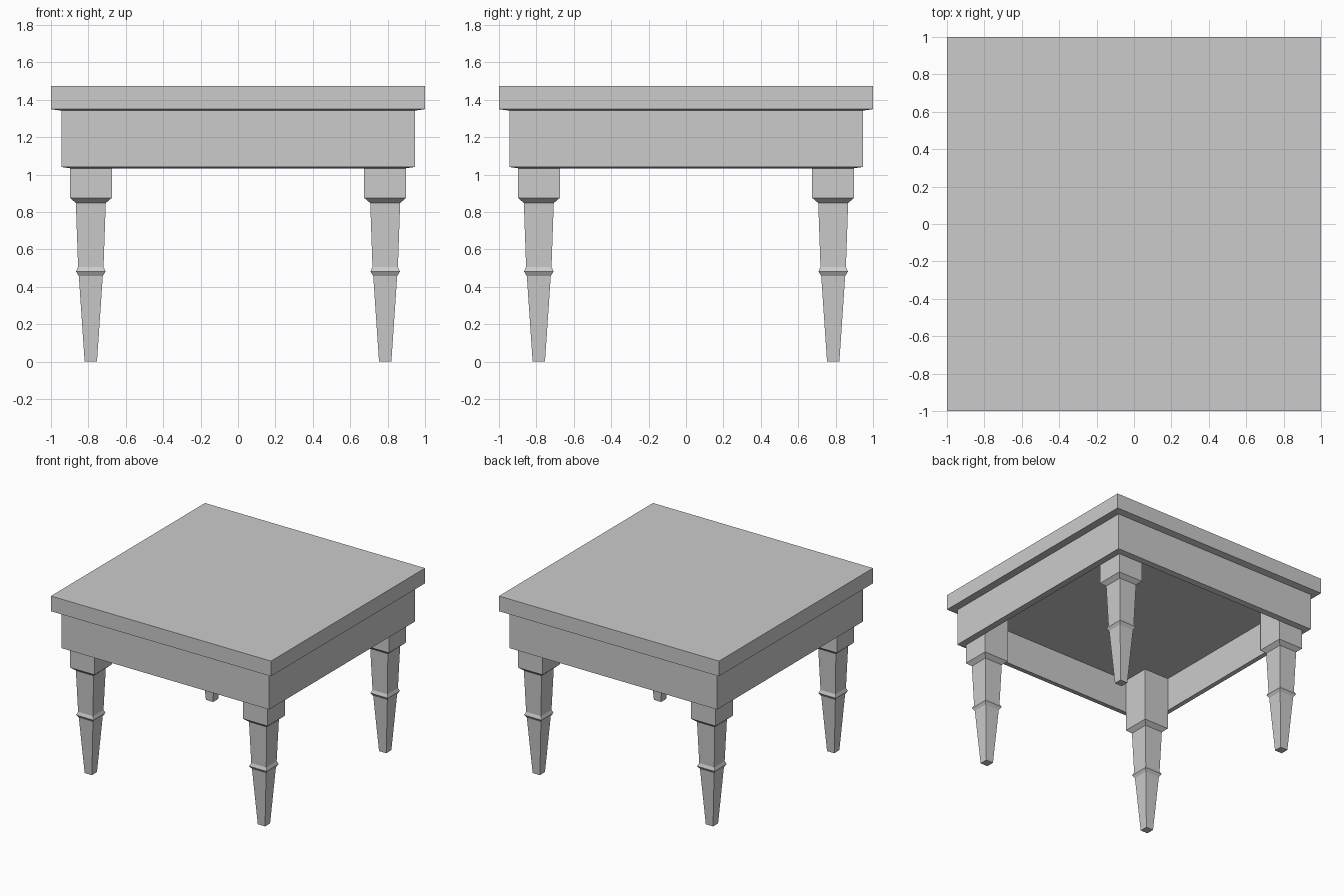
import bpy, bmesh

if "Cube" in bpy.data.objects:
    bpy.data.objects.remove(bpy.data.objects["Cube"])

CORNERS = ((-1, -1), (1, -1), (1, 1), (-1, 1))


def square_loft(name, profile, x=0, y=0, closed=False):
    """Skin square sections (height, half width); capped, or closed as a ring."""
    bm = bmesh.new()
    rings = [[bm.verts.new((sx * h, sy * h, z)) for sx, sy in CORNERS]
             for z, h in profile]
    pairs = list(zip(rings, rings[1:]))
    if closed:
        pairs.append((rings[-1], rings[0]))
    else:
        bm.faces.new(rings[0][::-1])
        bm.faces.new(rings[-1])
    for a, b in pairs:
        for i in range(4):
            j = (i + 1) % 4
            bm.faces.new((a[i], a[j], b[j], b[i]))
    mesh = bpy.data.meshes.new(name)
    bm.to_mesh(mesh)
    bm.free()
    obj = bpy.data.objects.new(name, mesh)
    obj.location = (x, y, 0)
    bpy.context.collection.objects.link(obj)
    return obj


UNDERSIDE = 1.31  # ceiling of the hollow below the top

# Table top with a slightly sloped lip, dropping inside the apron
square_loft("table_top", [(UNDERSIDE, 0.899), (1.342, 0.899), (1.342, 0.945),
                          (1.350, 1.0), (1.475, 1.0)])

# Apron: a square frame, open underneath
square_loft("apron", [(1.041, 0.945), (1.342, 0.945),
                      (1.342, 0.899), (1.034, 0.899)], closed=True)

# Four tapered legs with a collar and a square block at the top
LEG = [(0, 0.033), (0.458, 0.064), (0.482, 0.079), (0.507, 0.068),
       (0.848, 0.08), (0.876, 0.112), (UNDERSIDE, 0.112)]
for fb, y in (("front", -0.787), ("back", 0.787)):
    for lr, x in (("left", -0.787), ("right", 0.787)):
        square_loft(f"{fb}_{lr}_leg", LEG, x, y)
